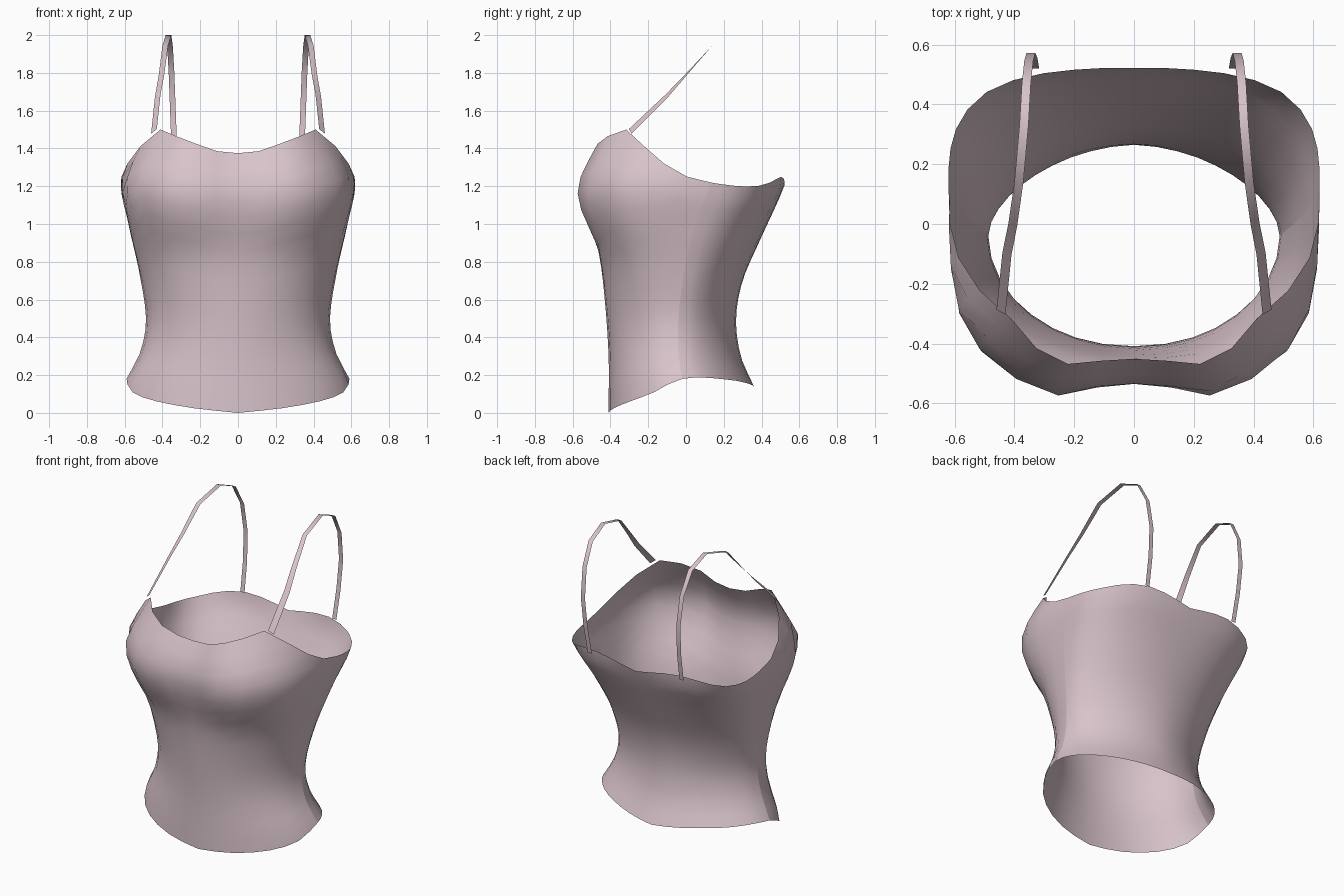
import bpy, bmesh, math
from mathutils import Vector

cube = bpy.data.objects.get("Cube")
if cube:
    bpy.data.objects.remove(cube)

fabric = bpy.data.materials.new("dusty pink fabric")
fabric.use_nodes = True
PINK = (0.69, 0.55, 0.60, 1)
fabric.diffuse_color = PINK
fabric.node_tree.nodes["Principled BSDF"].inputs["Base Color"].default_value = PINK


def curve(table, t):
    """Smooth interpolation through (position, value) pairs."""
    t = min(max(t, table[0][0]), table[-1][0])
    i = next((k for k in range(len(table) - 2) if t <= table[k + 1][0]), len(table) - 2)

    def slope(k):
        a, b = table[max(k - 1, 0)], table[min(k + 1, len(table) - 1)]
        return (b[1] - a[1]) / (b[0] - a[0])
    (x0, y0), (x1, y1) = table[i], table[i + 1]
    h = x1 - x0
    s = (t - x0) / h
    r = 1 - s
    return (y0 * (1 + 2 * s) * r * r + y1 * s * s * (3 - 2 * s)
            + h * s * r * (r * slope(i) - s * slope(i + 1)))


# Body profiles by height
half_width = [(0, .62), (.18, .59), (.3, .525), (.48, .487), (.73, .52),
              (1, .58), (1.23, .62), (1.4, .55), (1.5, .495)]
front_y = [(0, -.41), (.3, -.41), (.6, -.43), (.85, -.462), (1, -.51),
           (1.15, -.537), (1.25, -.52), (1.375, -.45), (1.5, -.405)]
back_y = [(.14, .36), (.3, .29), (.5, .265), (.7, .3), (.9, .385), (1.2, .52), (1.25, .52)]
seam_y = [(.18, -.02), (.3, -.04), (.5, -.04), (.8, 0), (1, .05), (1.22, .13), (1.5, .15)]
front_square = [(0, 2), (.5, 1.95), (.85, 2.5), (1.15, 3.7), (1.5, 3.7)]
back_square = [(.14, 1.8), (.5, 1.75), (.9, 2.2), (1.2, 3)]
bust = [(.85, 0), (1.1, .04), (1.25, .045), (1.4, .055), (1.5, .02)]
# Edge heights by angle around the body, from centre front to centre back
neckline = [(0, 1.375), (11, 1.385), (20, 1.415), (28, 1.445), (37, 1.475), (45, 1.5),
            (60, 1.38), (70, 1.3), (79, 1.25), (90, 1.22), (124, 1.2), (153, 1.25), (180, 1.205)]
hem = [(0, 0), (26, .03), (64, .1), (90, .18), (135, .175), (180, .14)]


def body_point(angle, v):
    side = abs(angle)
    low, high = curve(hem, side), curve(neckline, side)
    z = low + (high - low) * v
    s, c = abs(math.sin(math.radians(angle))), abs(math.cos(math.radians(angle)))
    is_front = side <= 90
    n = curve(front_square if is_front else back_square, z)
    k = (s ** n + c ** n) ** (-1 / n)
    x = curve(half_width, z) * s * k
    seam = curve(seam_y, z)
    y = seam + (curve(front_y if is_front else back_y, z) - seam) * c * k
    if is_front:
        y -= curve(bust, z) * math.exp(-((x - .27) / .13) ** 2)
    return Vector((math.copysign(x, angle), y, z))


def sheet(name, rows):
    """Open surface through rows of points, wound to face outward."""
    bm = bmesh.new()
    grid = [[bm.verts.new(p) for p in row] for row in rows]
    for a, b in zip(grid, grid[1:]):
        for i in range(len(a) - 1):
            bm.faces.new((a[i], a[i + 1], b[i + 1], b[i])).smooth = True
    mesh = bpy.data.meshes.new(name)
    bm.to_mesh(mesh)
    bm.free()
    mesh.materials.append(fabric)
    obj = bpy.data.objects.new(name, mesh)
    bpy.context.collection.objects.link(obj)
    return obj


# Front and back panels, meeting at the side seams
ROWS, COLS = 16, 16
front_angles = [-90 + 180 * i / COLS for i in range(COLS + 1)]
back_angles = ([90 + 90 * i / 10 for i in range(11)]
               + [-180 + 90 * i / 10 for i in range(1, 11)])
for name, angles in (("front_panel", front_angles), ("back_panel", back_angles)):
    sheet(name, [[body_point(a, r / ROWS) for a in angles] for r in range(ROWS + 1)])

# Shoulder straps: flat ribbons from bust points over to the back edge
strap_path = [(.445, -.295, 1.49), (.425, -.1, 1.68), (.405, 0, 1.79), (.385, .14, 1.945),
              (.368, .33, 2), (.36, .47, 1.94), (.352, .545, 1.8), (.345, .572, 1.61),
              (.338, .555, 1.42), (.332, .52, 1.235)]
for side, name in ((1, "left_strap"), (-1, "right_strap")):
    edges = [[], []]
    for i, p in enumerate(strap_path):
        tilt = max(0, 1 - i / 3)
        half = Vector((.015, .008 * tilt, -.012 * tilt))
        for edge, sign in zip(edges, (-side, side)):
            q = Vector(p) + half * sign
            edge.append((q.x * side, q.y, q.z))
    sheet(name, edges[::-1])
